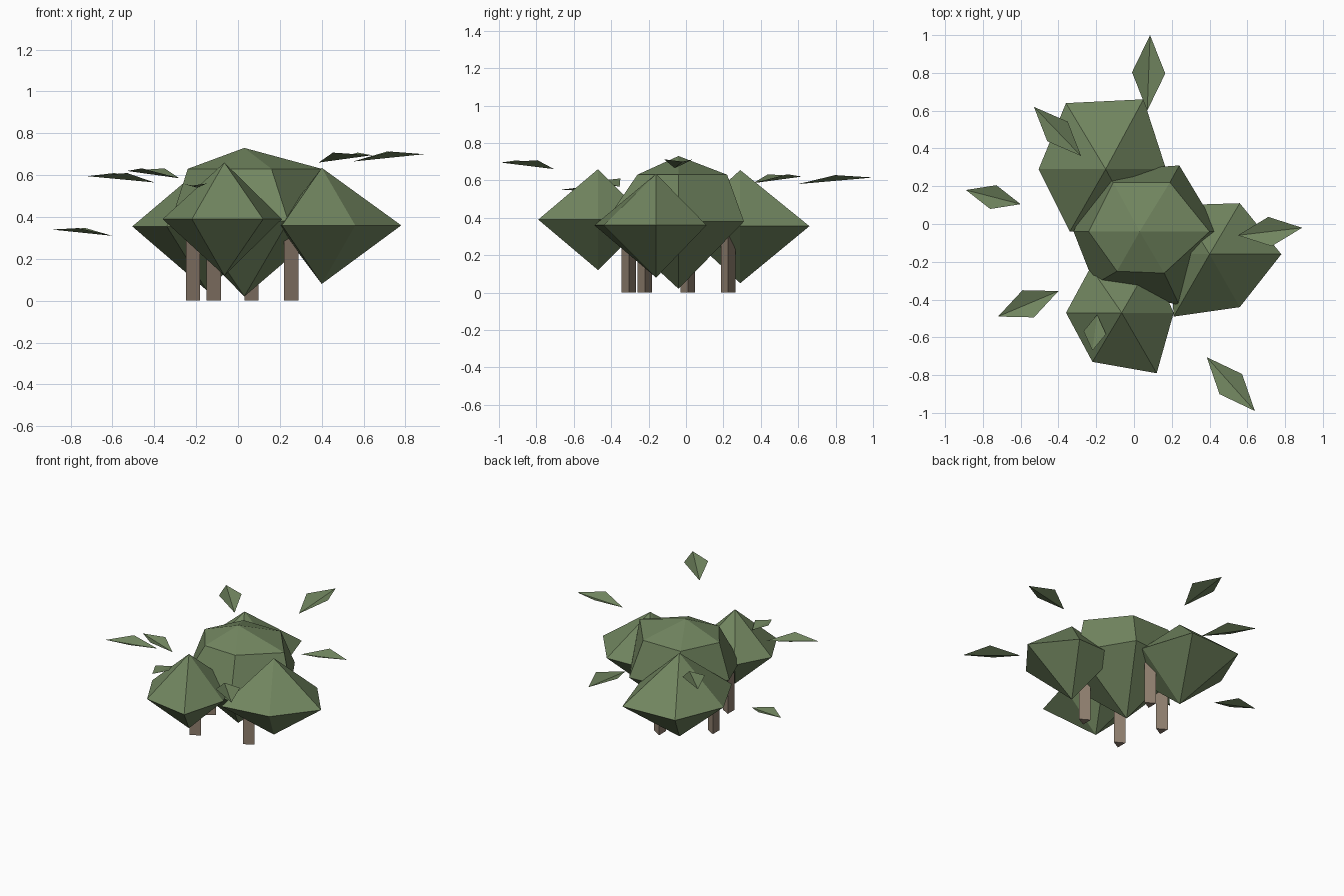
import bpy
import bmesh
from math import cos, sin, pi
from mathutils import Vector

cube = bpy.data.objects.get("Cube")
if cube:
    bpy.data.objects.remove(cube)


def material(name, rgb):
    m = bpy.data.materials.new(name)
    m.use_nodes = True
    m.diffuse_color = (*rgb, 1)
    m.node_tree.nodes["Principled BSDF"].inputs["Base Color"].default_value = (*rgb, 1)
    return m


GREEN = material("leaf green", (0.165, 0.235, 0.115))
BROWN = material("bark brown", (0.28, 0.215, 0.16))


def finish(name, bm, mat, closed=True):
    if closed:
        bmesh.ops.recalc_face_normals(bm, faces=bm.faces)
    mesh = bpy.data.meshes.new(name)
    bm.to_mesh(mesh)
    bm.free()
    mesh.materials.append(mat)
    bpy.context.collection.objects.link(bpy.data.objects.new(name, mesh))


def clump(name, centre, top, bottom, rings):
    """Faceted foliage: apex, irregular hexagon rings (z, points), lower apex."""
    bm = bmesh.new()
    apex = bm.verts.new((*centre, top))
    nadir = bm.verts.new((*centre, bottom))
    loops = [[bm.verts.new((x, y, z)) for x, y in pts] for z, pts in rings]
    for i in range(6):
        j = (i + 1) % 6
        bm.faces.new((apex, loops[0][i], loops[0][j]))
        for up, low in zip(loops, loops[1:]):
            bm.faces.new((up[i], low[i], low[j], up[j]))
        bm.faces.new((nadir, loops[-1][j], loops[-1][i]))
    finish(name, bm, GREEN)


def trunk(name, x, y, height=0.42, radius=0.045):
    """Three-sided post."""
    bm = bmesh.new()
    base = [bm.verts.new((x + radius * cos(a), y + radius * sin(a), 0))
            for a in (0, 2 * pi / 3, 4 * pi / 3)]
    face = bm.faces.new(base)
    top = bmesh.ops.extrude_face_region(bm, geom=[face])["geom"]
    bmesh.ops.translate(bm, vec=(0, 0, height),
                        verts=[v for v in top if isinstance(v, bmesh.types.BMVert)])
    finish(name, bm, BROWN)


def leaf(name, tip, base, half_width, rise=0.03):
    """Diamond leaf folded along its spine, wings raised."""
    tip, base = Vector(tip), Vector(base)
    side = (tip - base).cross(Vector((0, 0, 1))).normalized() * half_width
    middle = (tip + base) / 2 + Vector((0, 0, rise))
    bm = bmesh.new()
    t, b, right, left = [bm.verts.new(p) for p in (tip, base, middle + side, middle - side)]
    bm.faces.new((b, right, t))
    bm.faces.new((b, t, left))
    finish(name, bm, GREEN, closed=False)


# Foliage clumps
clump("centre_foliage", (0.03, -0.04), 0.73, 0.02, [
    (0.63, [(0.40, -0.04), (0.19, 0.22), (-0.11, 0.22),
            (-0.24, -0.04), (-0.09, -0.25), (0.16, -0.26)]),
    (0.38, [(0.45, -0.04), (0.24, 0.31), (-0.18, 0.28),
            (-0.32, -0.04), (-0.21, -0.32), (0.24, -0.43)])])
clump("front_foliage", (-0.065, -0.47), 0.66, 0.12, [
    (0.39, [(0.21, -0.47), (0.09, -0.20), (-0.23, -0.23),
            (-0.36, -0.47), (-0.22, -0.73), (0.12, -0.79)])])
clump("left_foliage", (0.40, -0.16), 0.635, 0.08, [
    (0.36, [(0.78, -0.16), (0.56, 0.11), (0.24, 0.10),
            (0.19, -0.16), (0.21, -0.49), (0.56, -0.44)])])
clump("back_foliage", (-0.15, 0.29), 0.655, 0.05, [
    (0.355, [(0.17, 0.29), (0.05, 0.66), (-0.36, 0.64),
             (-0.505, 0.29), (-0.34, -0.04), (0.03, -0.04)])])

# Trunks
trunk("right_trunk", -0.227, 0.01)
trunk("front_trunk", -0.127, -0.305)
trunk("back_trunk", 0.053, 0.225)
trunk("left_trunk", 0.243, -0.22)

# Loose leaves
leaf("back_leaf", (0.085, 1.0, 0.615), (0.07, 0.60, 0.58), 0.088)
leaf("back_right_leaf", (-0.53, 0.62, 0.62), (-0.28, 0.36, 0.585), 0.075)
leaf("right_leaf", (-0.89, 0.18, 0.34), (-0.60, 0.105, 0.31), 0.065, 0.022)
leaf("front_right_leaf", (-0.72, -0.49, 0.595), (-0.40, -0.355, 0.565), 0.078)
leaf("front_leaf", (-0.22, -0.67, 0.55), (-0.195, -0.48, 0.54), 0.06, 0.015)
leaf("front_left_leaf", (0.64, -0.99, 0.695), (0.385, -0.705, 0.66), 0.08)
leaf("left_leaf", (0.89, -0.02, 0.70), (0.55, -0.06, 0.665), 0.078)
